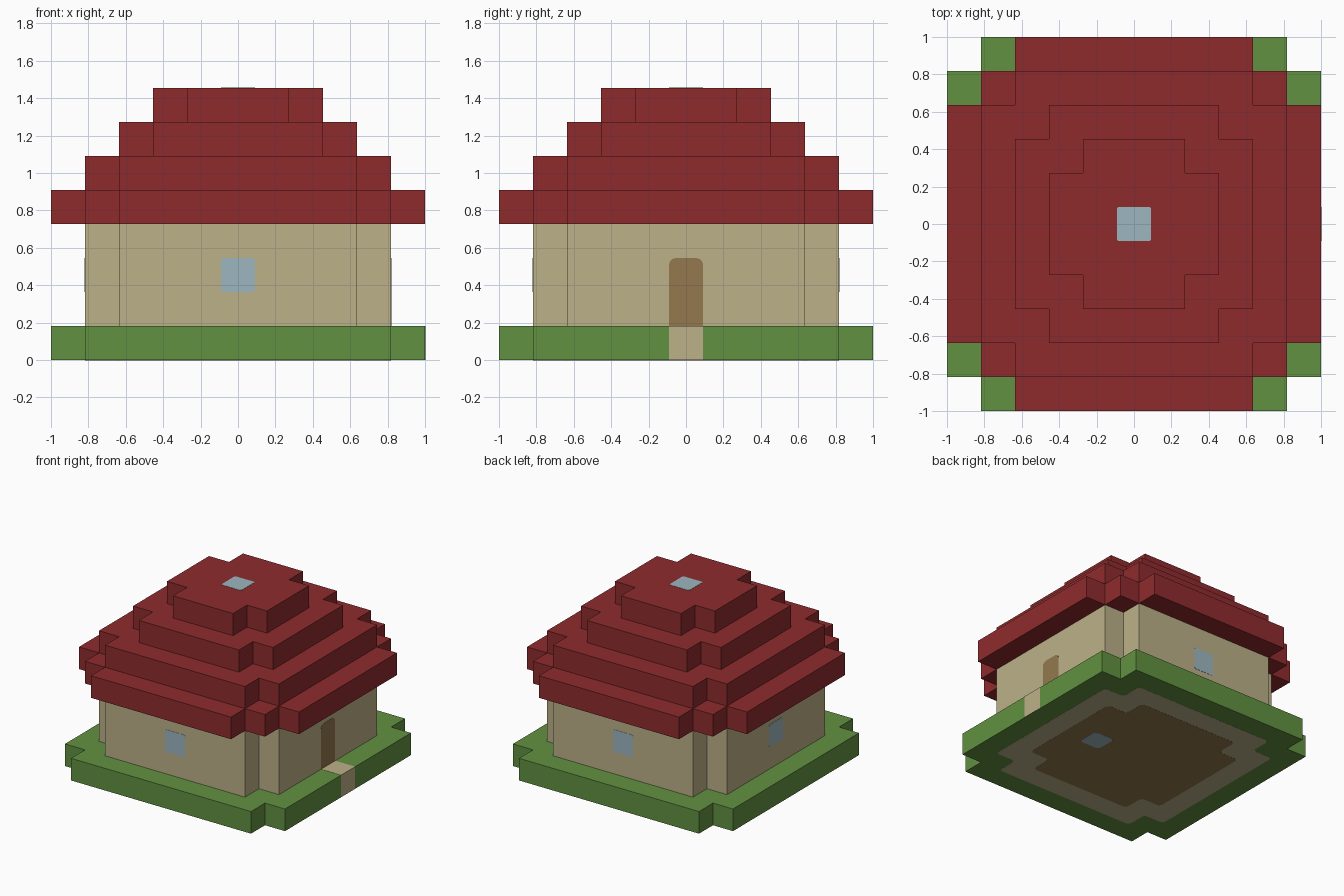
import bpy
import bmesh
from math import pi
from mathutils import Matrix

if "Cube" in bpy.data.objects:
    bpy.data.objects.remove(bpy.data.objects["Cube"], do_unlink=True)

U = 2 / 11  # one block


def srgb(r, g, b):
    lin = [c / 255 / 12.92 if c < 11 else ((c / 255 + 0.055) / 1.055) ** 2.4 for c in (r, g, b)]
    return (*lin, 1)


def material(name, *rgb):
    m = bpy.data.materials.new(name)
    m.use_nodes = True
    m.diffuse_color = srgb(*rgb)
    m.node_tree.nodes["Principled BSDF"].inputs["Base Color"].default_value = m.diffuse_color
    return m


red = material("roof red", 143, 43, 45)
green = material("grass green", 98, 145, 65)
sand = material("wall sand", 188, 177, 136)
brown = material("wood brown", 147, 121, 77)
blue = material("glass blue", 158, 182, 191)


def prism(name, outline, z0, z1, mat, radius=0, place=None):
    """Extrude a flat outline from z0 to z1, with optional rounded corners."""
    bm = bmesh.new()
    bm.faces.new([bm.verts.new((x, y, z0)) for x, y in outline])
    if radius:
        bmesh.ops.bevel(bm, geom=bm.verts[:], offset=radius, segments=3,
                        profile=0.5, affect='VERTICES')
    ext = bmesh.ops.extrude_face_region(bm, geom=bm.faces[:])
    top = [v for v in ext["geom"] if isinstance(v, bmesh.types.BMVert)]
    bmesh.ops.translate(bm, verts=top, vec=(0, 0, z1 - z0))
    bmesh.ops.recalc_face_normals(bm, faces=bm.faces)
    if place:
        bm.transform(place)
    mesh = bpy.data.meshes.new(name)
    bm.to_mesh(mesh)
    bm.free()
    mesh.materials.append(mat)
    ob = bpy.data.objects.new(name, mesh)
    bpy.context.collection.objects.link(ob)
    return ob


def stepped(half, steps=1):
    """Square plan, in blocks, whose corners are cut back in block steps."""
    corner = []
    for i in range(steps + 1):
        corner.append((half - i, half - steps + i))
        if i < steps:
            corner.append((half - i - 1, half - steps + i))
    pts = []
    for _ in range(4):
        pts += [(x * U, y * U) for x, y in corner]
        corner = [(-y, x) for x, y in corner]
    return pts


def rect(x0, x1, y0, y1):
    return [(x0, y0), (x1, y0), (x1, y1), (x0, y1)]


# Main stacked layers
prism("lawn", stepped(5.5), 0, U, green)
prism("walls", stepped(4.5), U, 4 * U, sand)
for i, (half, steps) in enumerate([(5.5, 2), (4.5, 1), (3.5, 1), (2.5, 1)]):
    prism(f"roof_layer_{i + 1}", stepped(half, steps), (4 + i) * U, (5 + i) * U, red)

# Windows on three walls: plate stood upright, then turned around z
pane = rect(-U / 2, U / 2, 2 * U, 3 * U)
upright = Matrix.Rotation(pi / 2, 4, 'X')
wall = 4.5 * U
for side, turn in (("front", 0), ("back", pi), ("right", -pi / 2)):
    prism(f"{side}_window", pane, wall - 0.004, wall + 0.002, blue, 0.01,
          Matrix.Rotation(turn, 4, 'Z') @ upright)

# Door and the path block before it
prism("door", rect(-U / 2, U / 2, 0.14, 3 * U), wall - 0.004, wall + 0.002, brown, 0.035,
      Matrix.Rotation(pi / 2, 4, 'Z') @ upright)
prism("path", rect(wall - 0.02, 1.0015, -U / 2, U / 2), 0.001, U + 0.0015, sand)

# Skylight
prism("skylight", rect(-U / 2, U / 2, -U / 2, U / 2), 8 * U - 0.004, 8 * U + 0.002, blue, 0.01)

# Underside: footing, floor and floor pane
prism("footing_underside", stepped(4.5), -0.001, 0.003, sand, 0.03)
prism("floor_underside", stepped(3.5), -0.002, 0.003, brown, 0.03)
prism("floor_pane", rect(1.5 * U, 2.5 * U, -U / 2, U / 2), -0.003, 0.003, blue, 0.03)
